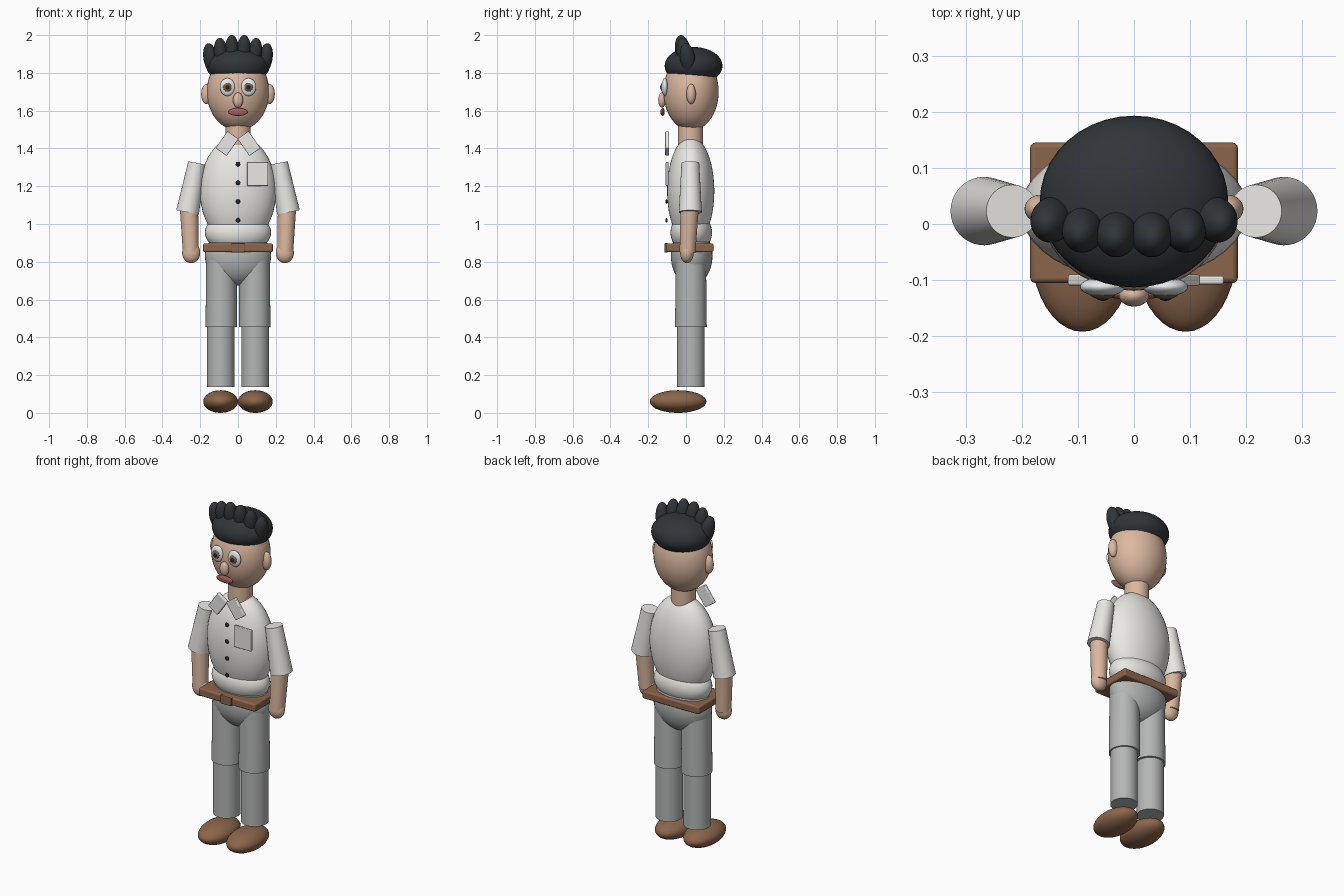
import bpy
import math
from mathutils import Vector

if "Cube" in bpy.data.objects:
    bpy.data.objects.remove(bpy.data.objects["Cube"])


def material(name, rgb):
    m = bpy.data.materials.new(name)
    m.diffuse_color = (*rgb, 1)
    m.use_nodes = True
    m.node_tree.nodes["Principled BSDF"].inputs["Base Color"].default_value = m.diffuse_color
    return m


SKIN = material("skin", (0.72, 0.48, 0.35))
SHIRT = material("shirt_cloth", (0.82, 0.81, 0.78))
PANTS = material("trouser_cloth", (0.45, 0.47, 0.46))
LEATHER = material("leather", (0.26, 0.13, 0.07))
HAIR = material("hair_black", (0.03, 0.035, 0.04))
WHITE = material("eye_white", (0.8, 0.82, 0.84))
IRIS = material("iris_brown", (0.2, 0.12, 0.08))
BLACK = material("black", (0.02, 0.02, 0.02))
LIP = material("lip", (0.35, 0.13, 0.11))


def finish(name, mat):
    ob = bpy.context.object
    ob.name = name
    ob.data.materials.append(mat)
    bpy.ops.object.transform_apply(location=False, rotation=False, scale=True)
    bpy.ops.object.shade_smooth_by_angle(angle=math.radians(35))
    return ob


def ball(name, loc, radii, mat, rot=(0, 0, 0)):
    bpy.ops.mesh.primitive_uv_sphere_add(segments=40, ring_count=24, location=loc, rotation=rot)
    bpy.context.object.scale = radii
    return finish(name, mat)


def limb(name, a, b, ra, rb, mat):
    a, b = Vector(a), Vector(b)
    d = b - a
    bpy.ops.mesh.primitive_cone_add(vertices=40, radius1=ra, radius2=rb, depth=d.length,
                                    location=(a + b) / 2,
                                    rotation=d.to_track_quat('Z', 'Y').to_euler())
    return finish(name, mat)


def box(name, loc, size, mat, rot=(0, 0, 0), bevel=0.004):
    bpy.ops.mesh.primitive_cube_add(size=1, location=loc, rotation=rot)
    bpy.context.object.scale = size
    ob = finish(name, mat)
    mod = ob.modifiers.new("soft_edges", 'BEVEL')
    mod.width = bevel
    mod.segments = 3
    return ob


# Trunk
ball("torso", (0, 0.025, 1.175), (0.202, 0.125, 0.29), SHIRT)
ball("shirt_waist", (0, 0.028, 0.955), (0.175, 0.11, 0.11), SHIRT)
ball("hips", (0, 0.03, 0.83), (0.175, 0.11, 0.155), PANTS)
box("belt", (0, 0.02, 0.874), (0.37, 0.25, 0.046), LEATHER, bevel=0.009)
box("belt_buckle", (0, -0.105, 0.874), (0.07, 0.018, 0.05), LEATHER)

# Shirt details
box("pocket", (0.104, -0.1, 1.265), (0.112, 0.015, 0.126), SHIRT)
for i in range(4):
    ball("button", (0, -0.103, 1.317 - 0.099 * i), (0.012, 0.006, 0.012), BLACK)

# Head
limb("neck", (0, 0.023, 1.4), (0, 0.023, 1.56), 0.066, 0.066, SKIN)
ball("head", (0, 0.027, 1.7), (0.165, 0.146, 0.205), SKIN)
ball("nose", (0, -0.127, 1.656), (0.027, 0.02, 0.04), SKIN)
ball("mouth", (0, -0.124, 1.593), (0.053, 0.011, 0.021), LIP)
ball("hair_cap", (0, 0.04, 1.837), (0.168, 0.153, 0.1), HAIR)

# Paired parts
for s, side in ((-1, "right"), (1, "left")):
    ball(side + "_ear", (s * 0.167, 0.027, 1.688), (0.028, 0.025, 0.053), SKIN)
    ball(side + "_eye", (s * 0.056, -0.112, 1.725), (0.04, 0.017, 0.047), WHITE)
    ball(side + "_iris", (s * 0.056, -0.124, 1.724), (0.023, 0.01, 0.024), IRIS)
    ball(side + "_pupil", (s * 0.056, -0.13, 1.724), (0.012, 0.007, 0.013), BLACK)
    box(side + "_collar", (s * 0.058, -0.1, 1.426), (0.072, 0.02, 0.11), SHIRT,
        rot=(0, -s * math.radians(35), 0))
    limb(side + "_sleeve", (s * 0.267, 0.023, 1.062), (s * 0.217, 0.023, 1.323), 0.061, 0.047, SHIRT)
    limb(side + "_forearm", (s * 0.25, 0.008, 0.85), (s * 0.26, 0.02, 1.1), 0.042, 0.049, SKIN)
    ball(side + "_hand", (s * 0.248, 0.005, 0.848), (0.048, 0.036, 0.055), SKIN)
    limb(side + "_thigh", (s * 0.088, 0.026, 0.455), (s * 0.088, 0.026, 0.81), 0.084, 0.08, PANTS)
    limb(side + "_shin", (s * 0.091, 0.026, 0.138), (s * 0.091, 0.026, 0.5), 0.073, 0.073, PANTS)
    ball(side + "_shoe", (s * 0.092, -0.042, 0.06), (0.092, 0.15, 0.06), LEATHER)
    # Hair tufts fan outwards along the fringe
    for x, y, z, tilt in ((0.031, -0.018, 1.921, 2), (0.091, -0.01, 1.906, 5), (0.146, 0.008, 1.878, 9)):
        ball(side + "_hair_tuft", (s * x, y, z), (0.037, 0.04, 0.08), HAIR,
             rot=(math.radians(8), s * math.radians(tilt), 0))
